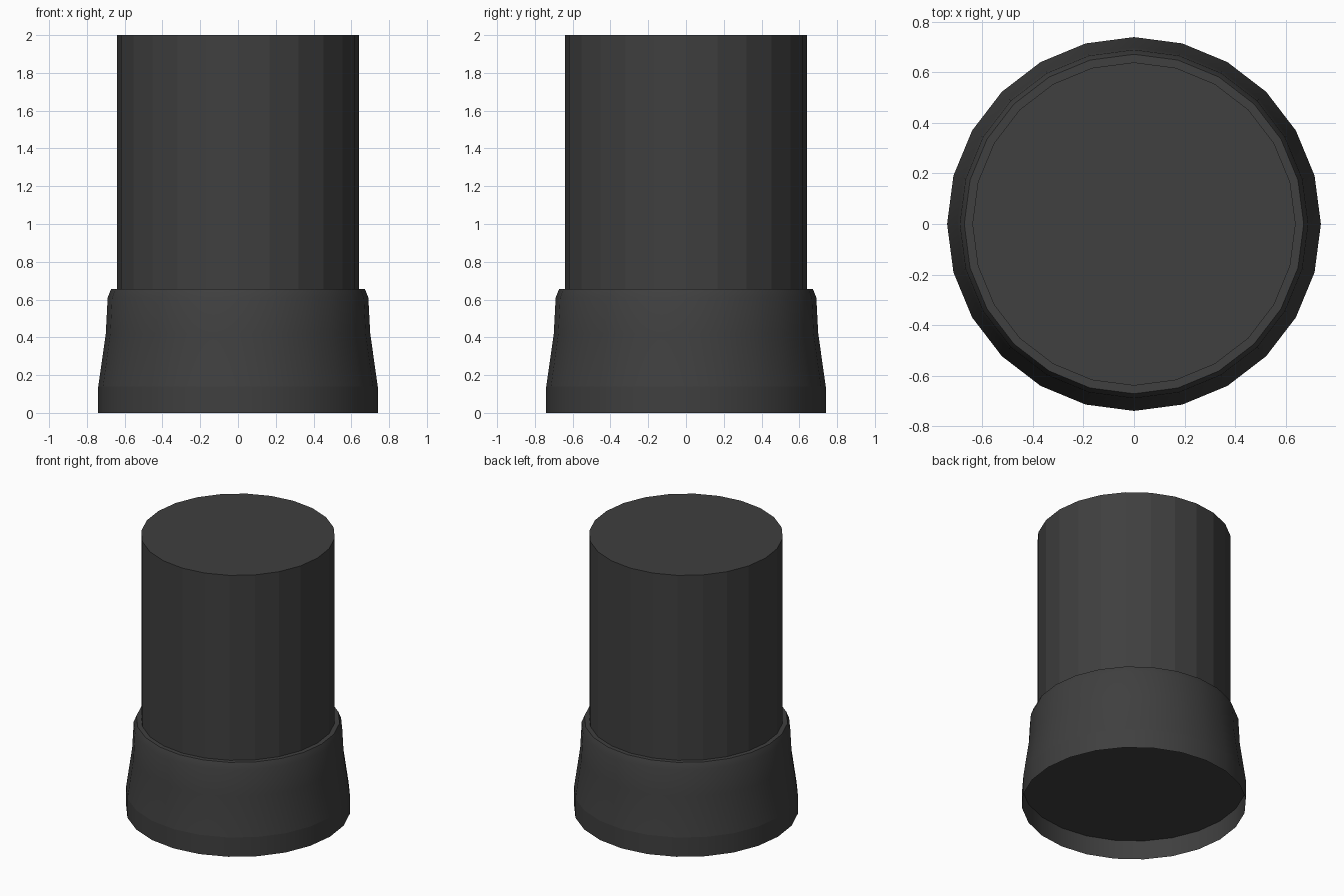
import bpy, bmesh
from math import cos, sin, pi, radians

if "Cube" in bpy.data.objects:
    bpy.data.objects.remove(bpy.data.objects["Cube"])

SIDES = 24

dark = bpy.data.materials.new("dark_grey")
dark.diffuse_color = (0.05, 0.05, 0.05, 1)
dark.use_nodes = True
dark.node_tree.nodes["Principled BSDF"].inputs["Base Color"].default_value = dark.diffuse_color


def lathe(name, profile, cap_rings):
    """Turn a (radius, height) profile round z and cap the listed rings."""
    bm = bmesh.new()
    rings = [[bm.verts.new((r * cos(2 * pi * i / SIDES), r * sin(2 * pi * i / SIDES), z))
              for i in range(SIDES)] for r, z in profile]
    for low, high in zip(rings, rings[1:]):
        for i in range(SIDES):
            j = (i + 1) % SIDES
            bm.faces.new((low[i], low[j], high[j], high[i]))
    for index, faces_up in cap_rings:
        ring = rings[index]
        bm.faces.new(ring if faces_up else ring[::-1])
    mesh = bpy.data.meshes.new(name)
    bm.to_mesh(mesh)
    bm.free()
    mesh.materials.append(dark)
    obj = bpy.data.objects.new(name, mesh)
    bpy.context.collection.objects.link(obj)
    return obj


# Flared collar: open skirt below a recessed floor, with a narrow lip on top
collar = lathe("flared_collar",
               [(0.74, 0), (0.74, 0.14), (0.70, 0.42), (0.69, 0.61),
                (0.672, 0.655), (0.64, 0.655)],
               [(1, False)])
bpy.context.view_layer.objects.active = collar
collar.select_set(True)
bpy.ops.object.shade_smooth_by_angle(angle=radians(30))

# Faceted straight column with a flat top
lathe("column", [(0.64, 0.655), (0.64, 2.0)], [(1, True)])
